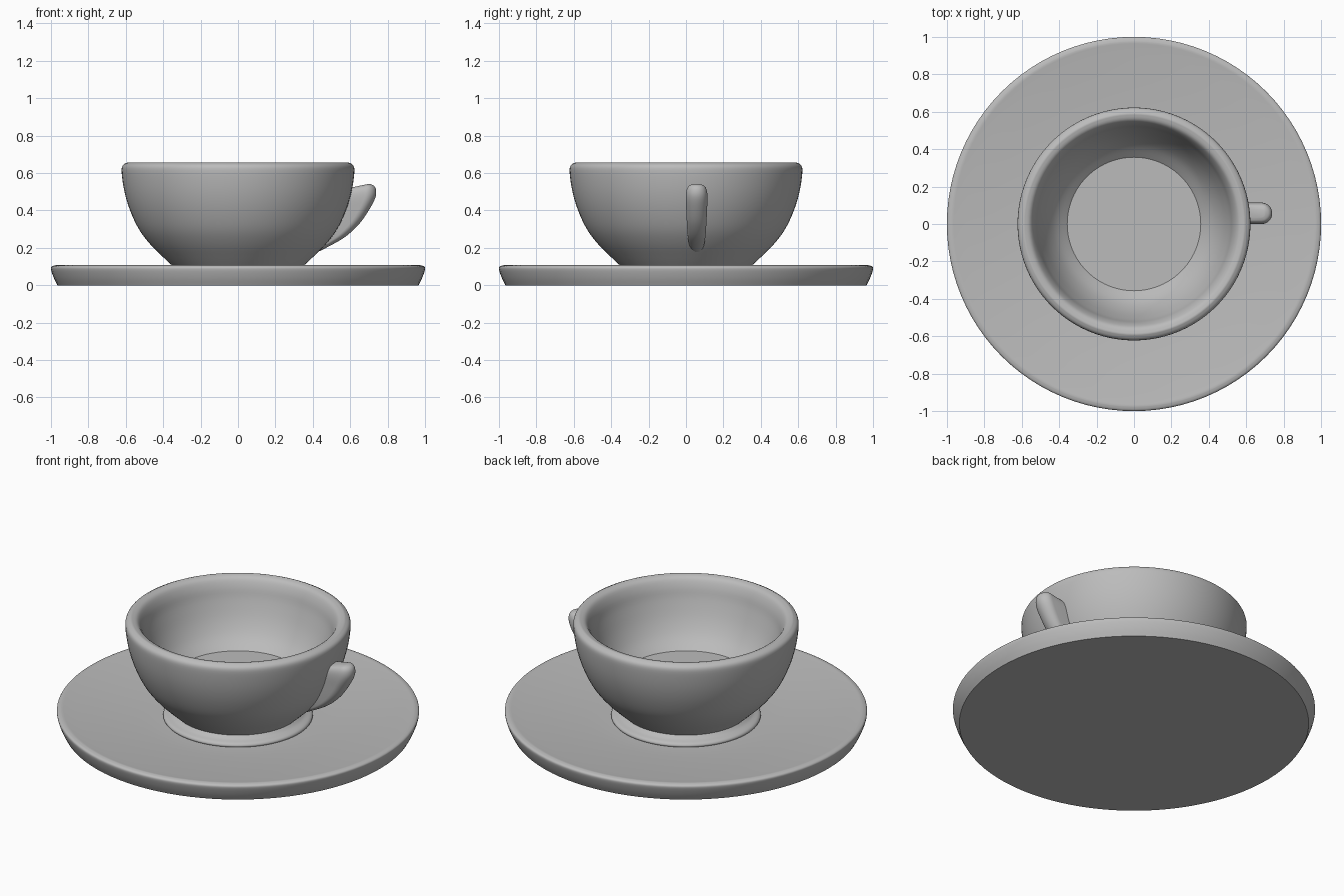
import bpy
import bmesh
import math

old = bpy.data.objects.get("Cube")
if old:
    bpy.data.objects.remove(old, do_unlink=True)

SEGMENTS = 96

grey = bpy.data.materials.new("grey ceramic")
grey.use_nodes = True
colour = (0.5, 0.5, 0.5, 1)
grey.diffuse_color = colour
grey.node_tree.nodes["Principled BSDF"].inputs["Base Color"].default_value = colour


def make_object(name, bm, angle):
    bmesh.ops.recalc_face_normals(bm, faces=bm.faces)
    mesh = bpy.data.meshes.new(name)
    bm.to_mesh(mesh)
    bm.free()
    mesh.materials.append(grey)
    obj = bpy.data.objects.new(name, mesh)
    bpy.context.collection.objects.link(obj)
    bpy.ops.object.select_all(action="DESELECT")
    obj.select_set(True)
    bpy.context.view_layer.objects.active = obj
    bpy.ops.object.shade_smooth_by_angle(angle=math.radians(angle))
    return obj


def loft(bm, rings):
    """Bridge equal rings of points and cap both ends."""
    loops = [[bm.verts.new(p) for p in ring] for ring in rings]
    n = len(loops[0])
    for a, b in zip(loops, loops[1:]):
        for i in range(n):
            j = (i + 1) % n
            bm.faces.new((a[i], a[j], b[j], b[i]))
    bm.faces.new(loops[0])
    bm.faces.new(loops[-1])


def smooth_path(points, steps=4):
    """Catmull-Rom samples through a short profile."""
    pts = [points[0]] + points + [points[-1]]
    out = []
    for a, b, c, d in zip(pts, pts[1:], pts[2:], pts[3:]):
        for k in range(steps):
            t = k / steps
            out.append([0.5 * (2 * q + (r - p) * t + (2 * p - 5 * q + 4 * r - s) * t * t
                               + (3 * q - p - 3 * r + s) * t ** 3)
                        for p, q, r, s in zip(a, b, c, d)])
    return out + [points[-1]]


def lathe(name, profile):
    bm = bmesh.new()
    turns = [2 * math.pi * i / SEGMENTS for i in range(SEGMENTS)]
    loft(bm, [[(r * math.cos(a), r * math.sin(a), z) for a in turns] for r, z in profile])
    return make_object(name, bm, 40)


# Saucer: flat base, flared edge, shallow dished top
saucer_edge = [(0.965, 0), (0.985, 0.04), (1.0, 0.085), (0.995, 0.101), (0.975, 0.107)]
saucer_top = [(0.975, 0.107), (0.9, 0.098), (0.7, 0.078), (0.5, 0.063), (0.36, 0.06)]
lathe("saucer", smooth_path(saucer_edge)[:-1] + smooth_path(saucer_top))

# Cup: foot ring, rounded bowl, thick lip, inner wall down to a flat floor
foot = [(0.4, 0.05), (0.413, 0.065), (0.405, 0.08), (0.375, 0.092), (0.355, 0.108)]
outside = [(0.355, 0.108), (0.4, 0.15), (0.47, 0.22), (0.53, 0.3), (0.577, 0.4),
           (0.607, 0.5), (0.622, 0.6), (0.617, 0.64), (0.59, 0.657)]
inside = [(0.59, 0.657), (0.555, 0.645), (0.53, 0.6), (0.51, 0.53), (0.47, 0.43),
          (0.42, 0.35), (0.357, 0.29)]
lathe("cup", smooth_path(foot)[:-1] + smooth_path(outside)[:-1] + smooth_path(inside))

# Handle: solid tongue, each section is (height, inner x, outer x, half width)
sections = smooth_path([
    (0.17, 0.37, 0.41, 0.02), (0.21, 0.41, 0.49, 0.038), (0.26, 0.46, 0.575, 0.047),
    (0.33, 0.5, 0.65, 0.052), (0.41, 0.54, 0.705, 0.056), (0.47, 0.56, 0.735, 0.058),
    (0.51, 0.565, 0.738, 0.054), (0.533, 0.57, 0.725, 0.042), (0.542, 0.575, 0.70, 0.022)])
rings = []
for z, x0, x1, w in sections:
    nose = min(w, (x1 - x0) * 0.5)
    ring = [(x0, -w), (x0, w)]
    for i in range(17):
        a = math.pi * (0.5 - i / 16)
        ring.append((x1 - nose + nose * math.cos(a), w * math.sin(a)))
    tilt = max(0, (z - 0.41) / 0.13) * 0.2
    rings.append([(x, y + 0.057, z - tilt * max(0, 0.7 - x)) for x, y in ring])
bm = bmesh.new()
loft(bm, rings)
make_object("handle", bm, 60)
